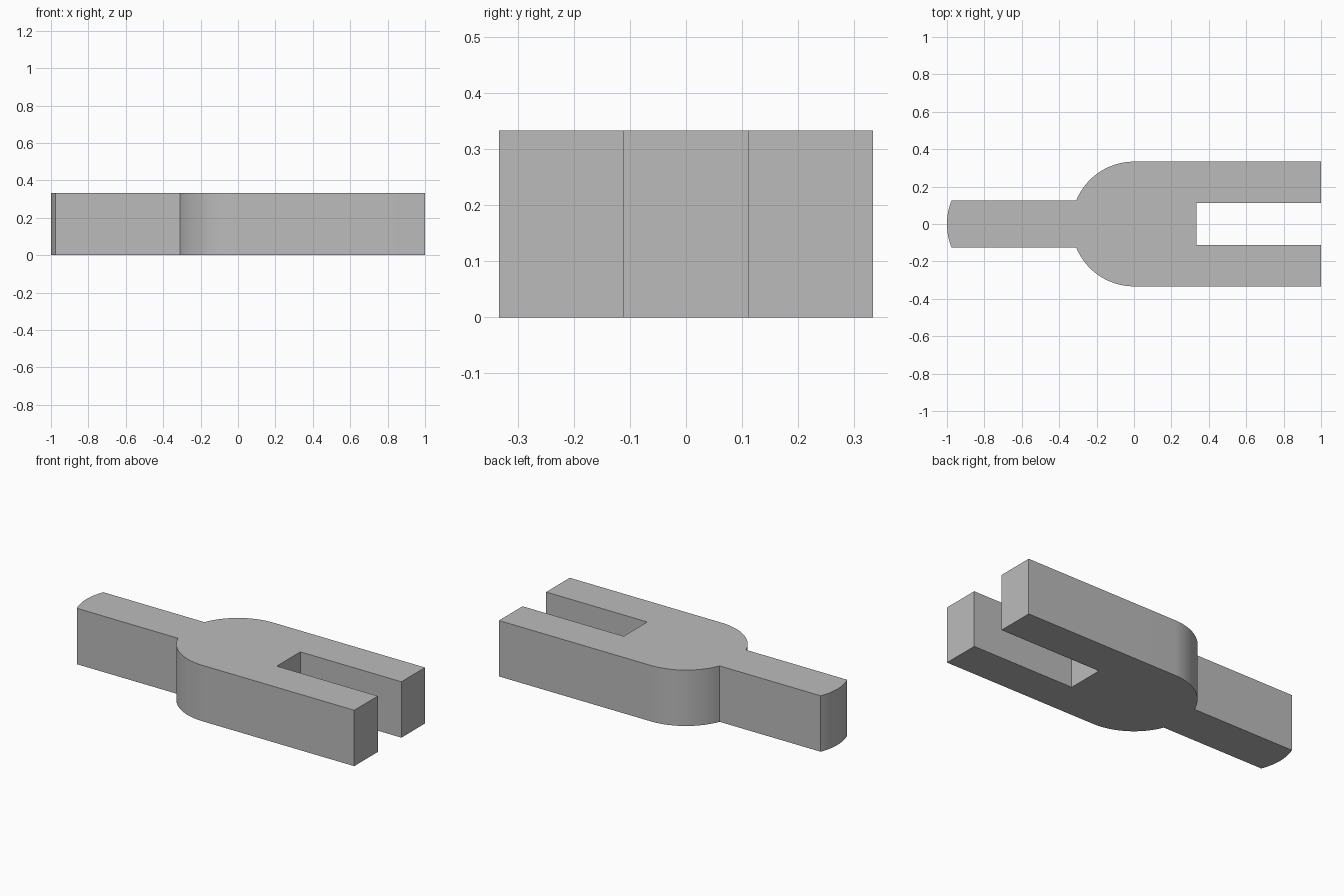
import bpy
import bmesh
from math import asin, cos, pi, radians, sin

HEIGHT = 1 / 3
RADIUS = 1 / 3        # shoulder and shank tip radius, also half the body width
SHANK = 0.125         # half width of the shank
SLOT = 1 / 9          # half width of the slot
TIP_X = RADIUS - 1    # centre of the rounded shank tip

cube = bpy.data.objects.get("Cube")
if cube:
    bpy.data.objects.remove(cube, do_unlink=True)


def arc(cx, start, end, steps):
    angles = [start + (end - start) * i / steps for i in range(steps + 1)]
    return [(cx + RADIUS * cos(a), RADIUS * sin(a)) for a in angles]


# Half outline from the slot floor round the prong, shoulder and shank
meet = pi - asin(SHANK / RADIUS)
half = [(RADIUS, SLOT), (1, SLOT), (1, RADIUS)]
half += arc(0, pi / 2, meet, 24)
tip = arc(TIP_X, meet, pi, 8)
half += tip
outline = half + [(x, -y) for x, y in reversed(half[:-1])]

# Extrude the outline into a solid
bm = bmesh.new()
base = bm.faces.new([bm.verts.new((x, y, 0)) for x, y in outline])
top = bmesh.ops.extrude_face_region(bm, geom=[base], use_keep_orig=True)
verts = [v for v in top["geom"] if isinstance(v, bmesh.types.BMVert)]
bmesh.ops.translate(bm, verts=verts, vec=(0, 0, HEIGHT))
bmesh.ops.recalc_face_normals(bm, faces=bm.faces)
mesh = bpy.data.meshes.new("clevis_fork")
bm.to_mesh(mesh)
bm.free()

fork = bpy.data.objects.new("clevis_fork", mesh)
bpy.context.collection.objects.link(fork)

# Plain grey metal
grey = bpy.data.materials.new("plain_grey")
grey.use_nodes = True
grey.diffuse_color = (0.5, 0.5, 0.5, 1)
grey.node_tree.nodes["Principled BSDF"].inputs["Base Color"].default_value = grey.diffuse_color
mesh.materials.append(grey)

# Smooth the curved sides, keep the corners crisp
bpy.ops.object.select_all(action="DESELECT")
fork.select_set(True)
bpy.context.view_layer.objects.active = fork
bpy.ops.object.shade_smooth_by_angle(angle=radians(15))
